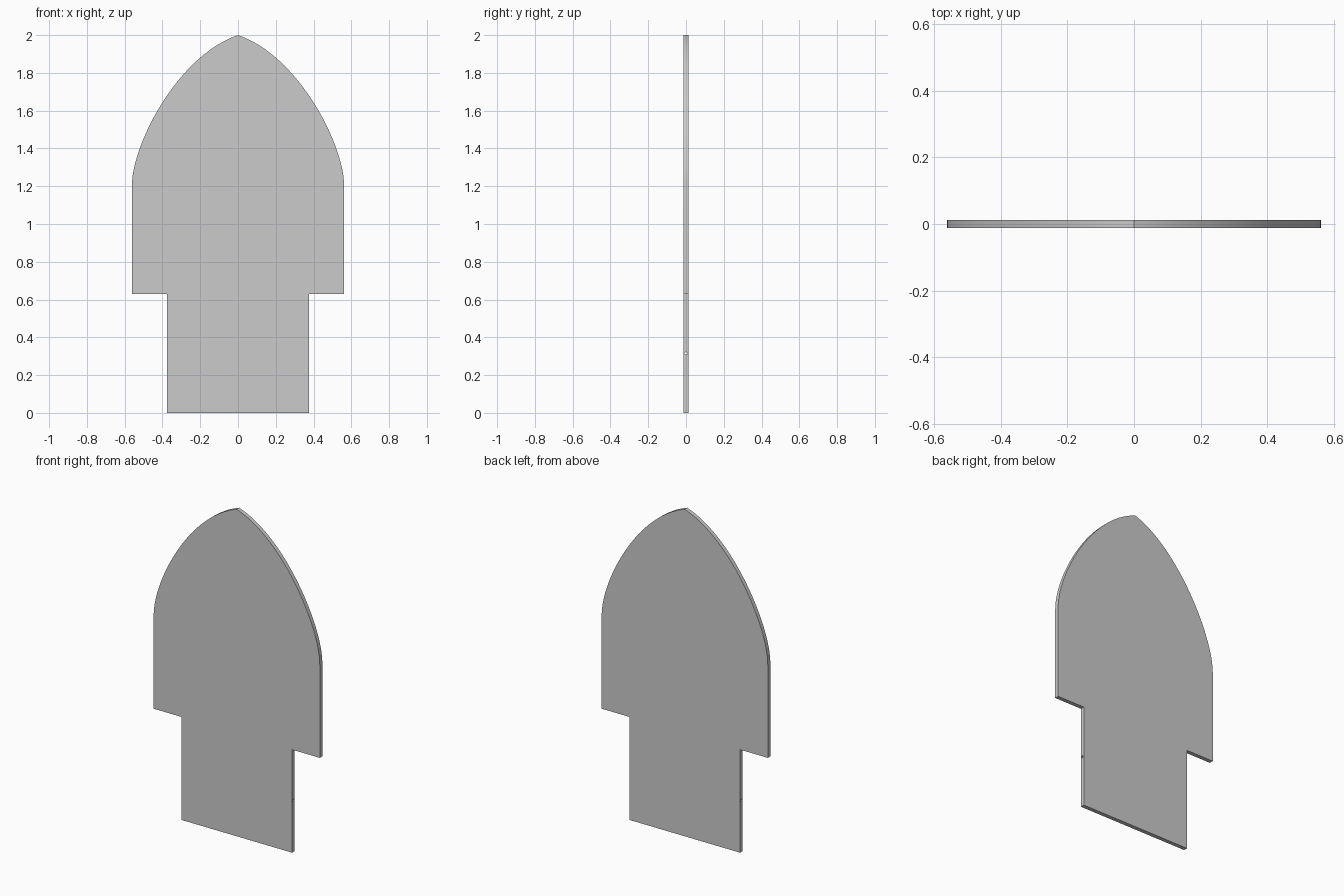
import bpy, bmesh, math
from mathutils import Vector, geometry

if "Cube" in bpy.data.objects:
    bpy.data.objects.remove(bpy.data.objects["Cube"])

HALF_T = 0.0125          # half thickness
WIDE, NARROW = 0.562, 0.375
STEP_Z, ARCH_Z, TOP = 0.63, 1.2, 2.0

# Right half of the outline: stem, shoulder, then curved arch up to the tip
arch = geometry.interpolate_bezier(
    Vector((WIDE, ARCH_Z, 0)), Vector((WIDE, 1.425, 0)),
    Vector((0.315, 1.895, 0)), Vector((0, TOP, 0)), 25)
right = [(NARROW, 0), (NARROW, STEP_Z), (WIDE, STEP_Z)] + [(p.x, p.y) for p in arch[:-1]]
outline = right + [(0, TOP)] + [(-x, z) for x, z in reversed(right)]

# Flat panel extruded through its thickness
bm = bmesh.new()
face = bm.faces.new([bm.verts.new((x, -HALF_T, z)) for x, z in outline])
ext = bmesh.ops.extrude_face_region(bm, geom=[face])
bmesh.ops.translate(bm, vec=(0, 2 * HALF_T, 0),
                    verts=[g for g in ext["geom"] if isinstance(g, bmesh.types.BMVert)])
bmesh.ops.recalc_face_normals(bm, faces=bm.faces)
mesh = bpy.data.meshes.new("pointed_panel")
bm.to_mesh(mesh)
bm.free()
panel = bpy.data.objects.new("pointed_panel", mesh)
bpy.context.collection.objects.link(panel)

# Small pin hole running sideways through the stem
bpy.ops.mesh.primitive_cylinder_add(vertices=16, radius=0.007, depth=1.0,
                                    location=(0, 0, 0.315),
                                    rotation=(0, math.pi / 2, 0))
cutter = bpy.context.object
cutter.name = "pin_hole_cutter"
cutter.hide_render = True
cutter.hide_set(True)
mod = panel.modifiers.new("pin_hole", "BOOLEAN")
mod.operation = 'DIFFERENCE'
mod.solver = 'EXACT'
mod.object = cutter

# Smooth arch edge, crisp corners
bpy.ops.object.select_all(action='DESELECT')
panel.select_set(True)
bpy.context.view_layer.objects.active = panel
bpy.ops.object.modifier_apply(modifier=mod.name)
bpy.data.objects.remove(cutter, do_unlink=True)
bpy.ops.object.shade_smooth_by_angle(angle=math.radians(30))
